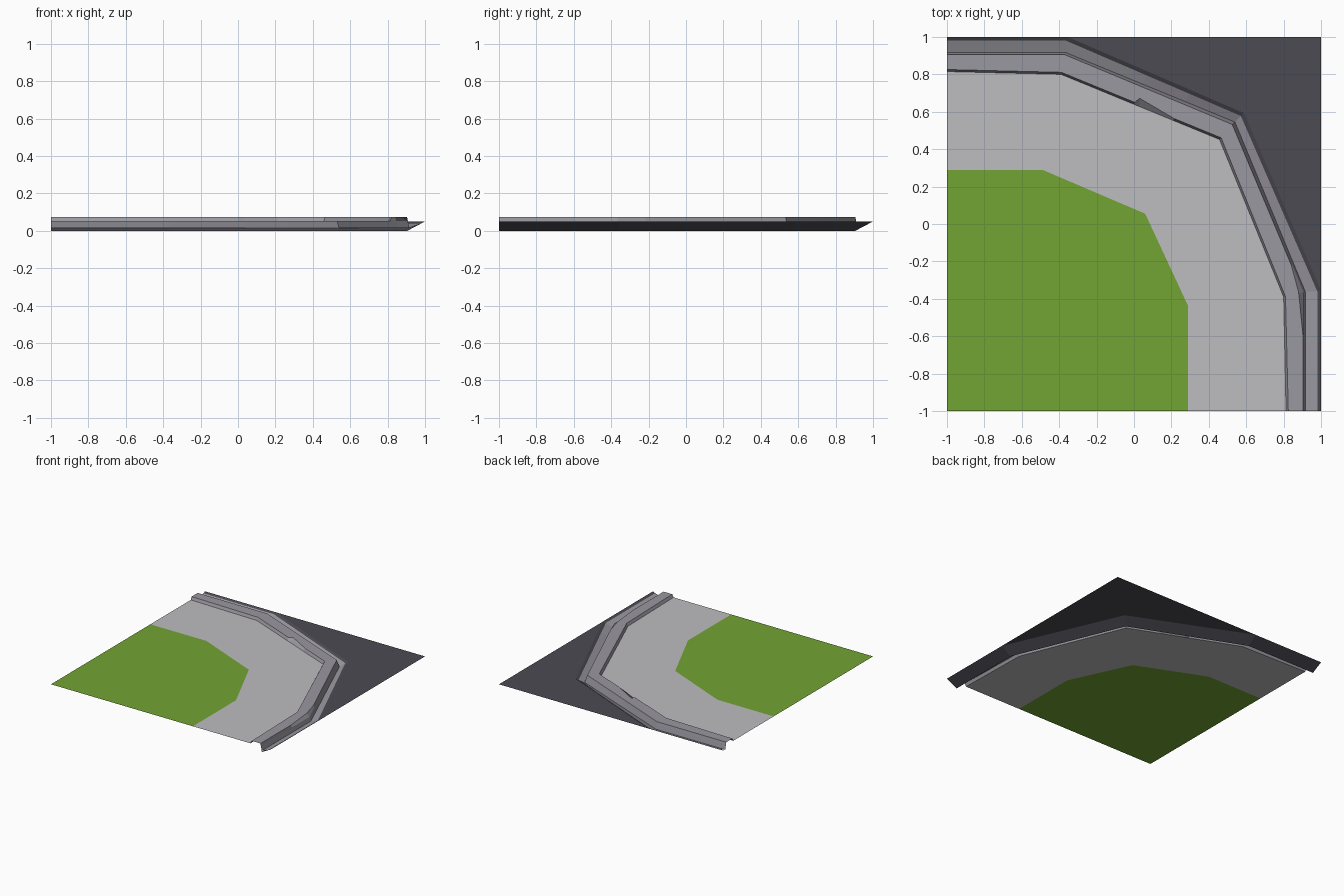
import bpy
import bmesh
from mathutils import Vector

if "Cube" in bpy.data.objects:
    bpy.data.objects.remove(bpy.data.objects["Cube"])


def material(name, rgb):
    m = bpy.data.materials.new(name)
    m.diffuse_color = (*rgb, 1)
    m.use_nodes = True
    m.node_tree.nodes["Principled BSDF"].inputs["Base Color"].default_value = m.diffuse_color
    return m


GRASS = material("grass_green", (0.171, 0.376, 0.033))
PAVING = material("paving_grey", (0.51, 0.505, 0.52))
STONE = material("curb_grey", (0.323, 0.314, 0.352))
ASPHALT = material("road_dark", (0.069, 0.069, 0.084))

LEVEL = 0.05  # height of lawn, pavement and road


def line(points, z):
    return [Vector((x, y, z)) for x, y in points]


def make(name, mat, rows=(), polygon=None):
    """Flat polygon, or a sheet lofted between successive rows of points."""
    bm = bmesh.new()
    if polygon:
        bm.faces.new([bm.verts.new(p) for p in polygon])
    grid = [[bm.verts.new(p) for p in row] for row in rows]
    for a, b in zip(grid, grid[1:]):
        for i in range(len(a) - 1):
            bm.faces.new((a[i], a[i + 1], b[i + 1], b[i]))
    # rows run from inside to outside, so every face should look up or outwards
    bmesh.ops.recalc_face_normals(bm, faces=bm.faces)
    if sum(f.normal.z * f.calc_area() for f in bm.faces) < 0:
        bmesh.ops.reverse_faces(bm, faces=bm.faces)
    me = bpy.data.meshes.new(name)
    bm.to_mesh(me)
    bm.free()
    me.materials.append(mat)
    ob = bpy.data.objects.new(name, me)
    bpy.context.collection.objects.link(ob)
    return ob


# Lawn corner
lawn = line([(-1, .29), (-.49, .29), (.06, .055), (.29, -.44), (.29, -1)], LEVEL)
make("lawn", GRASS, polygon=lawn + [Vector((-1, -1, LEVEL))])

# Pavement between lawn and curb
curb_foot = line([(-1, .815), (-.39, .80), (.457, .452), (.80, -.39), (.813, -1)], LEVEL)
make("pavement", PAVING, rows=[lawn, curb_foot])

# Curb with gutter: rows of a cross-section, with extra columns for two chips
COLUMNS = [0, 1, 1.459, 1.494, 1.706, 2, 2.833, 3, 3.365, 4]


def expand(points):
    out = []
    for t in COLUMNS:
        i = min(int(t), 3)
        out.append(points[i].lerp(points[i + 1], t - i))
    return out


foot = expand(curb_foot)
top_in = expand(line([(-1, .826), (-.388, .811), (.466, .461), (.81, -.388), (.825, -1)], .073))
top_out = expand(line([(-1, .905), (-.37, .905), (.525, .532), (.904, -.37), (.904, -1)], .073))
wall_mid = expand(line([(-1, .91), (-.37, .91), (.53, .537), (.908, -.367), (.908, -1)], .052))
wall_base = expand(line([(-1, .918), (-.368, .918), (.54, .545), (.916, -.362), (.916, -1)], .016))
gutter_lip = expand(line([(-1, .98), (-.363, .98), (.571, .578), (.98, -.36), (.98, -1)], .041))
top_in[3] = Vector((.03, .672, .073))     # chip in the inner edge
top_out[7] = Vector((.88, -.365, .073))   # chip in the outer edge
make("curb", STONE, rows=[foot, top_in, top_out, wall_mid, wall_base, gutter_lip])

# Sloped road edge below the gutter
road_edge = line([(-1, 1), (-.355, 1), (.588, .593), (1, -.355), (1, -1)], LEVEL)
slope_foot = line([(-1, .905), (-.37, .905), (.53, .535), (.905, -.37), (.905, -1)], 0)
make("road_slope", ASPHALT, rows=[slope_foot, road_edge])

# Road corner
make("road", ASPHALT, polygon=road_edge[1:4] + [Vector((1, 1, LEVEL))])
